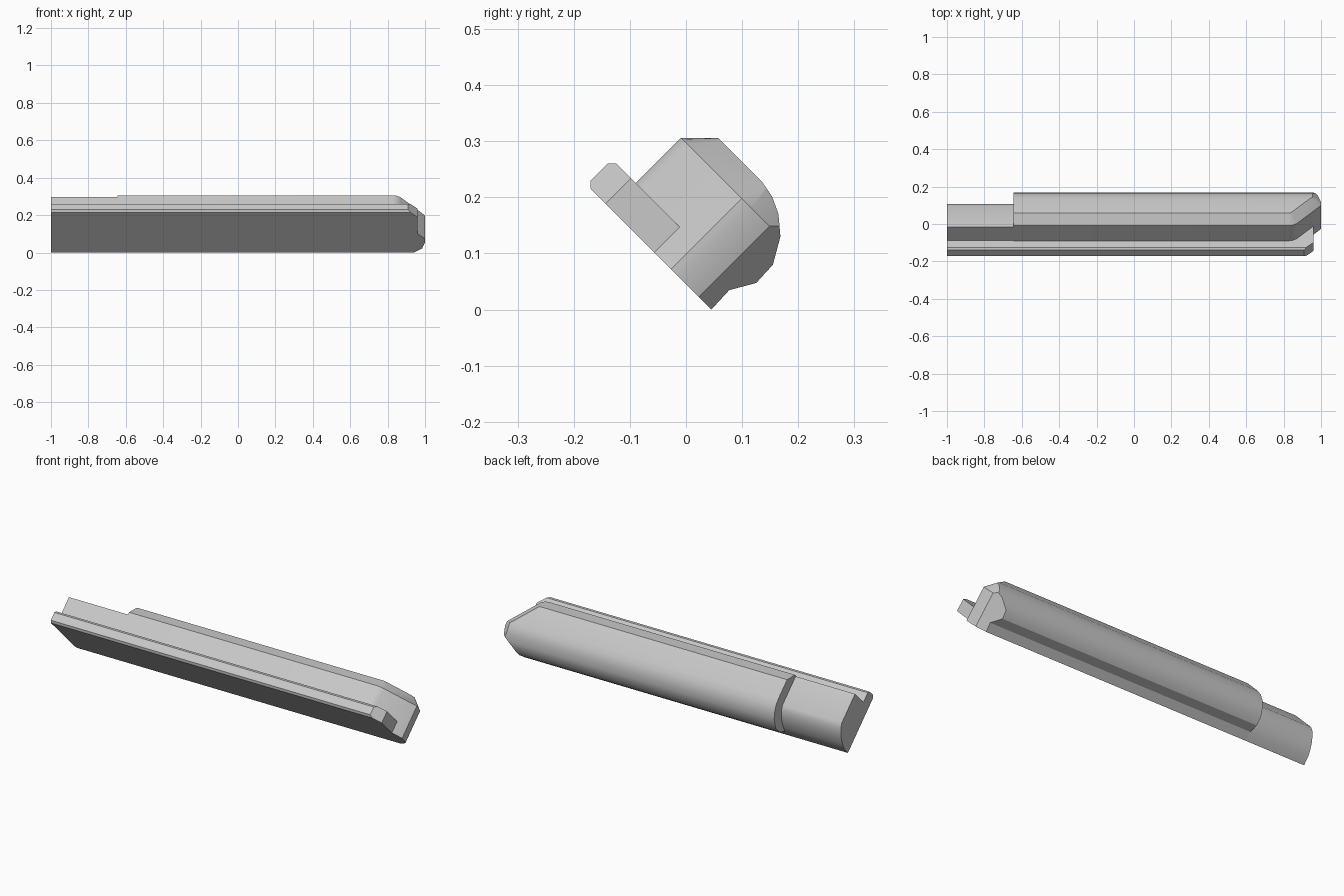
import bpy, bmesh, math
from mathutils import Vector

cube = bpy.data.objects.get("Cube")
if cube:
    bpy.data.objects.remove(cube, do_unlink=True)

grey = bpy.data.materials.new("light grey")
grey.use_nodes = True
colour = (0.58, 0.58, 0.58, 1)
grey.diffuse_color = colour
grey.node_tree.nodes["Principled BSDF"].inputs["Base Color"].default_value = colour

BASE = 0.032      # distance of the flat base from the tilt axis
SHOULDER = 0.21   # height where the upper chamfer begins


def wall_cuts(path, chamfered=0):
    """Planes through a plan outline; the first few also get a chamfer above."""
    cuts = []
    for i, (a, b) in enumerate(zip(path, path[1:])):
        n = Vector((a[1] - b[1], b[0] - a[0], 0)).normalized()
        cuts.append(((*a, 0), n))
        if i < chamfered:
            cuts.append(((*a, SHOULDER), n + Vector((0, 0, 1))))
    return cuts


def extrude_section(name, section, x0, x1, cuts=()):
    """Extrude a (u, v) section along x, trim it, then roll it by 45 degrees."""
    bm = bmesh.new()
    ends = [[bm.verts.new((x, u, v)) for u, v in section] for x in (x0, x1)]
    for ring in ends:
        bm.faces.new(ring)
    count = len(section)
    for i in range(count):
        j = (i + 1) % count
        bm.faces.new((ends[0][i], ends[0][j], ends[1][j], ends[1][i]))
    bmesh.ops.recalc_face_normals(bm, faces=bm.faces)
    for point, normal in cuts:
        geom = bm.verts[:] + bm.edges[:] + bm.faces[:]
        bmesh.ops.bisect_plane(bm, geom=geom, dist=1e-5, plane_co=point,
                               plane_no=normal, clear_outer=True)
        rim = [e for e in bm.edges if e.is_boundary]
        if rim:
            bmesh.ops.holes_fill(bm, edges=rim, sides=0)
    r = math.sqrt(0.5)
    for vert in bm.verts:
        x, u, v = vert.co
        vert.co = (x, (v - u) * r, (u + v) * r)
    bmesh.ops.recalc_face_normals(bm, faces=bm.faces)
    mesh = bpy.data.meshes.new(name)
    bm.to_mesh(mesh)
    bm.free()
    mesh.materials.append(grey)
    obj = bpy.data.objects.new(name, mesh)
    bpy.context.collection.objects.link(obj)
    bpy.ops.object.select_all(action='DESELECT')
    obj.select_set(True)
    bpy.context.view_layer.objects.active = obj
    bpy.ops.object.shade_smooth_by_angle(angle=math.radians(32))
    return obj


# Main body: chamfered shoulder, rounded belly and a narrow lip at the base
body = [(.223, BASE), (.223, SHOULDER), (.175, .257), (.066, .257), (.034, .251),
        (.004, .237), (-.027, .211), (-.053, .166), (-.055, .122),
        (-.03, .079), (-.032, BASE)]
nose = [(.83, .223), (.85, .219), (.87, .207), (1, .07), (1, .045),
        (.985, 0), (.94, -.032)]
extrude_section("body", body, -.645, 1, wall_cuts(nose, 5))

# Slimmer shank at the tail
shank = [(.22, BASE), (.22, .198), (.06, .198), (.038, .187), (.015, .166),
         (-.005, .138), (-.02, .108), (-.03, .079), (-.032, BASE)]
extrude_section("shank", shank, -1, -.645)

# Full-length side rail with bevelled edges and a bevelled front end
rail = [(.11, BASE), (.272, BASE), (.283, .042), (.283, .085),
        (.272, .096), (.11, .096)]
extrude_section("side_rail", rail, -1, .96, wall_cuts([(.91, .283), (.96, .235)]))
